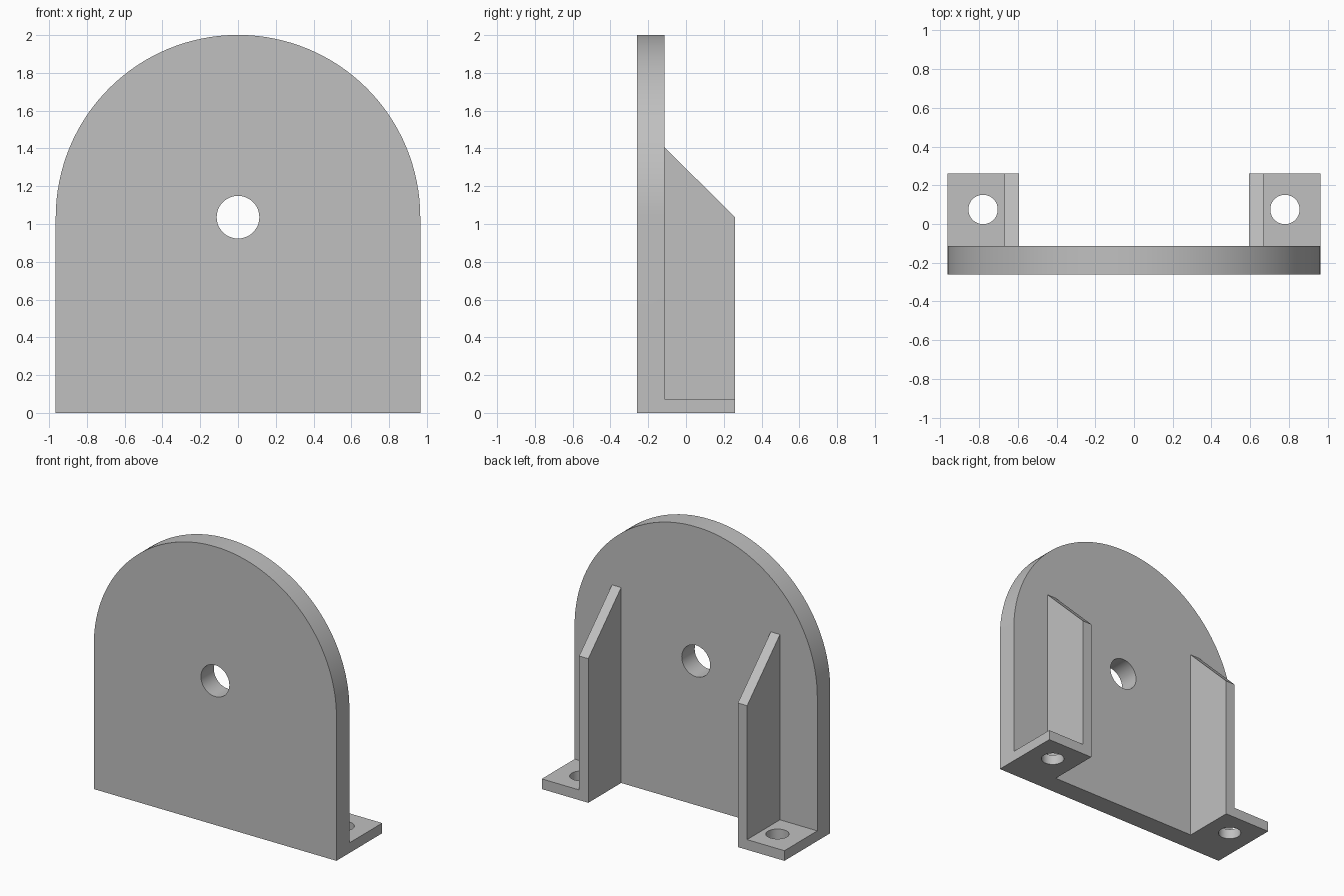
import bpy, bmesh, math
from mathutils import Vector

if "Cube" in bpy.data.objects:
    bpy.data.objects.remove(bpy.data.objects["Cube"], do_unlink=True)

HALF_W, FRONT, FACE, BACK = 0.965, -0.26, -0.113, 0.26
ARCH_Z, INNER, THICK = 1.036, 0.595, 0.073
OVERLAP = 0.05

grey = bpy.data.materials.new("plain grey")
grey.use_nodes = True
colour = (0.527, 0.527, 0.527, 1)
grey.diffuse_color = colour
grey.node_tree.nodes["Principled BSDF"].inputs["Base Color"].default_value = colour


def prism(name, points, direction):
    """Extrude a closed 3D outline along a direction."""
    bm = bmesh.new()
    face = bm.faces.new([bm.verts.new(p) for p in points])
    ext = bmesh.ops.extrude_face_region(bm, geom=[face])
    bmesh.ops.translate(bm, vec=Vector(direction),
                        verts=[v for v in ext["geom"] if isinstance(v, bmesh.types.BMVert)])
    bmesh.ops.recalc_face_normals(bm, faces=bm.faces)
    mesh = bpy.data.meshes.new(name)
    bm.to_mesh(mesh)
    bm.free()
    mesh.materials.append(grey)
    ob = bpy.data.objects.new(name, mesh)
    bpy.context.collection.objects.link(ob)
    return ob


def arc(radius, count, sweep):
    return [(radius * math.cos(sweep * i / count), radius * math.sin(sweep * i / count))
            for i in range(count)]


def combine(target, tool, operation):
    """Apply a boolean and discard the tool."""
    mod = target.modifiers.new(operation, 'BOOLEAN')
    mod.operation, mod.object, mod.solver = operation, tool, 'EXACT'
    bpy.context.view_layer.objects.active = target
    bpy.ops.object.modifier_apply(modifier=mod.name)
    bpy.data.objects.remove(tool, do_unlink=True)


# Arched upright plate
outline = [(x, FRONT, ARCH_Z + z) for x, z in arc(HALF_W, 64, math.pi)]
outline += [(-HALF_W, FRONT, ARCH_Z), (-HALF_W, FRONT, 0), (HALF_W, FRONT, 0)]
# keep the crown at full height
outline = [(x, y, min(z, 2.0)) for x, y, z in outline]
bracket = prism("mounting_bracket", outline, (0, FACE - FRONT, 0))

# Feet and slanted ribs behind the plate
start = FACE - OVERLAP
slope = (1.405 - ARCH_Z) / (BACK - FACE)
rib_profile = [(start, 0), (BACK, 0), (BACK, ARCH_Z), (start, 1.405 + slope * OVERLAP)]
foot_profile = [(start, 0), (BACK, 0), (BACK, THICK), (start, THICK)]
for side in (-1, 1):
    rib = prism("rib", [(side * INNER, y, z) for y, z in rib_profile], (side * THICK, 0, 0))
    foot = prism("foot", [(side * INNER, y, z) for y, z in foot_profile],
                 (side * (HALF_W - INNER), 0, 0))
    combine(rib, foot, 'UNION')
    combine(bracket, rib, 'UNION')

# Screw holes through the feet
for side in (-1, 1):
    hole = prism("foot_hole", [(side * 0.78 + x, 0.075 + y, -0.1)
                               for x, y in arc(0.076, 40, math.tau)], (0, 0, 0.3))
    combine(bracket, hole, 'DIFFERENCE')

# Centre hole through the plate
hole = prism("centre_hole", [(x, FRONT - 0.1, ARCH_Z + z)
                             for x, z in arc(0.113, 48, math.tau)], (0, 0.4, 0))
combine(bracket, hole, 'DIFFERENCE')

bpy.ops.object.select_all(action='DESELECT')
bracket.select_set(True)
bpy.context.view_layer.objects.active = bracket
bpy.ops.object.shade_smooth_by_angle(angle=math.radians(30))
